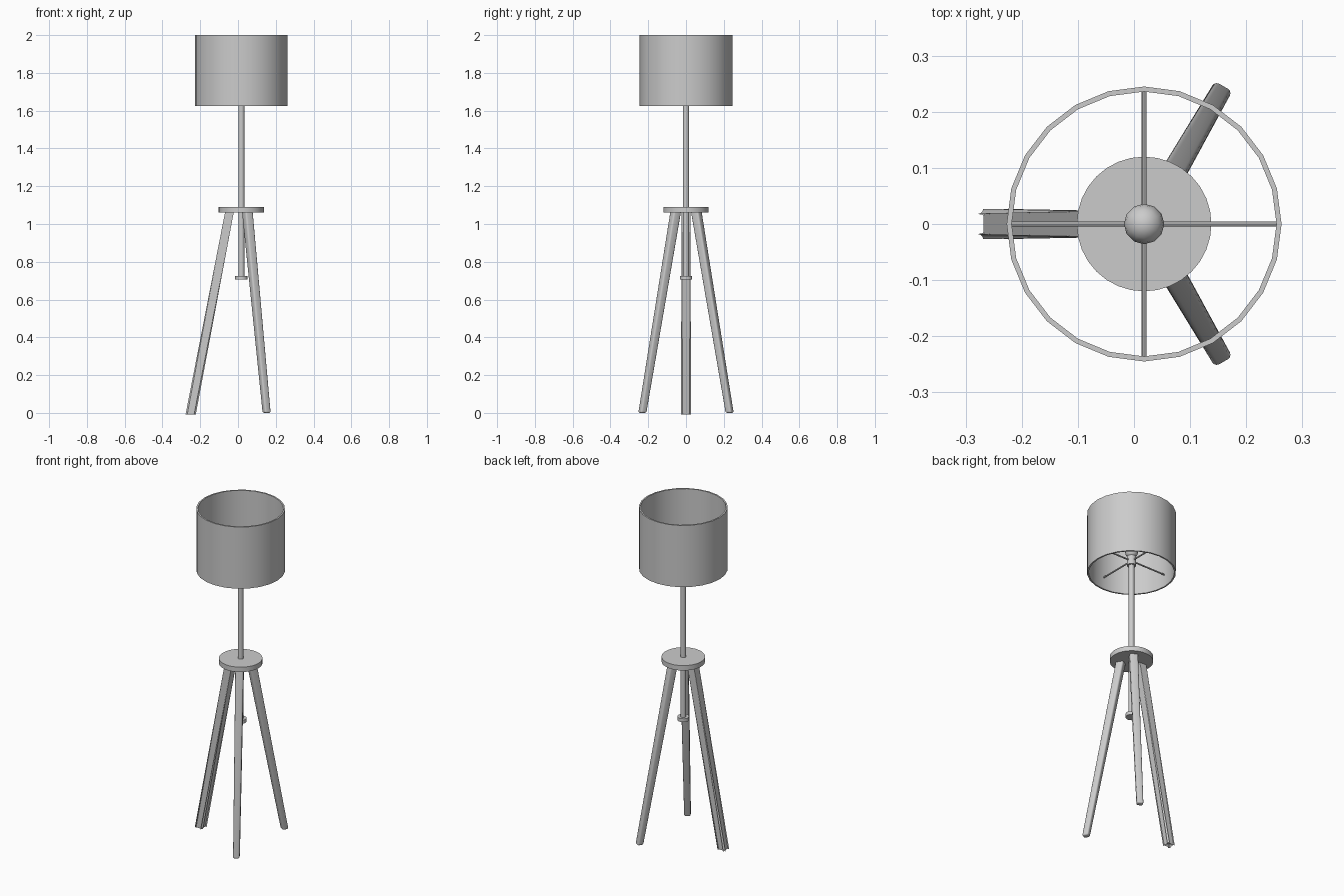
import bpy, bmesh, math
from mathutils import Vector

if "Cube" in bpy.data.objects:
    bpy.data.objects.remove(bpy.data.objects["Cube"])

CX = 0.018  # lamp axis


def finish(bm, name, smooth=True):
    bmesh.ops.recalc_face_normals(bm, faces=bm.faces)
    me = bpy.data.meshes.new(name)
    bm.to_mesh(me)
    bm.free()
    ob = bpy.data.objects.new(name, me)
    bpy.context.collection.objects.link(ob)
    bpy.ops.object.select_all(action='DESELECT')
    ob.select_set(True)
    bpy.context.view_layer.objects.active = ob
    if smooth:
        bpy.ops.object.shade_smooth_by_angle(angle=math.radians(35))
    return ob


def lathe(name, profile, sides, closed=False):
    """Revolve (radius, z) points round the lamp axis."""
    bm = bmesh.new()
    rings = []
    for r, z in profile:
        if r == 0:
            rings.append([bm.verts.new((CX, 0, z))] * sides)
        else:
            rings.append([bm.verts.new((CX + r * math.cos(math.tau * i / sides),
                                        r * math.sin(math.tau * i / sides), z))
                          for i in range(sides)])
    pairs = list(zip(rings, rings[1:]))
    if closed:
        pairs.append((rings[-1], rings[0]))
    for a, b in pairs:
        for i in range(sides):
            j = (i + 1) % sides
            bm.faces.new(list(dict.fromkeys((a[i], a[j], b[j], b[i]))))
    return finish(bm, name)


def cylinder(name, r, z0, z1, sides):
    return lathe(name, [(0, z0), (r, z0), (r, z1), (0, z1)], sides)


# Open drum shade with thin wall
lathe("lamp_shade", [(0.245, 1.625), (0.245, 2.0), (0.236, 2.0), (0.236, 1.625)], 24, True)

# Tripod disc, centre pole and end knob
cylinder("tripod_disc", 0.12, 1.06, 1.09, 32)
cylinder("pole", 0.016, 0.715, 1.69, 16)
cylinder("pole_knob", 0.033, 0.705, 0.726, 16)

# Socket and bulb
cylinder("bulb_socket", 0.026, 1.67, 1.725, 16)
R, ZB = 0.036, 1.755
lathe("bulb", [(0 if k in (0, 8) else R * math.sin(math.pi * k / 8),
                ZB - R * math.cos(math.pi * k / 8)) for k in range(9)], 12)

# Four spokes holding the shade
for k in range(4):
    a = k * math.pi / 2
    d = Vector((math.cos(a), math.sin(a), 0))
    bm = bmesh.new()
    bmesh.ops.create_cone(bm, cap_ends=True, segments=8, radius1=0.0045,
                          radius2=0.0045, depth=0.225)
    q = d.to_track_quat('Z', 'Y')
    for v in bm.verts:
        v.co = q @ v.co + d * 0.1275 + Vector((CX, 0, 1.70))
    finish(bm, f"shade_spoke_{k + 1}")

# Three splayed, tapered, rounded-square legs
for k, deg in enumerate((180, 60, -60)):
    a = math.radians(deg)
    d = Vector((math.cos(a), math.sin(a), 0))
    s = Vector((-math.sin(a), math.cos(a), 0))
    bm = bmesh.new()
    bmesh.ops.create_cube(bm, size=2)
    for v in bm.verts:
        x, y, z = v.co
        r, w, h = (0.063, 0.023, 1.065) if z > 0 else (0.267, 0.018, 0.0)
        v.co = Vector((CX, 0, h)) + d * (r + x * w) + s * (y * w)
    edges = [e for e in bm.edges if min(v.co.z for v in e.verts) < 0.5]
    bmesh.ops.bevel(bm, geom=edges, offset=0.009, segments=3, profile=0.5,
                    affect='EDGES')
    finish(bm, f"tripod_leg_{k + 1}")
